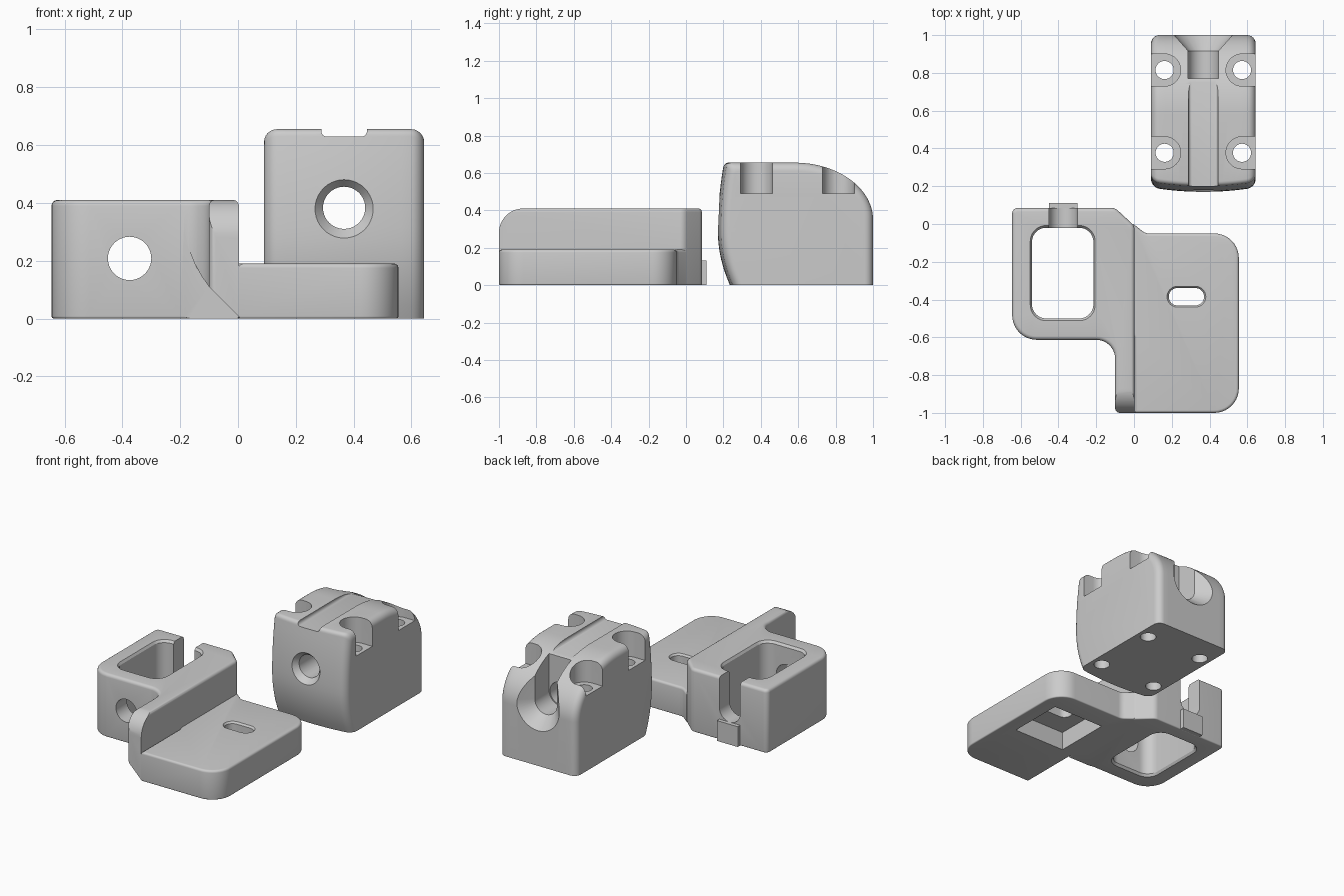
import bpy, bmesh
from math import sin, cos, pi, radians
from mathutils import Vector

if "Cube" in bpy.data.objects:
    bpy.data.objects.remove(bpy.data.objects["Cube"], do_unlink=True)

GREY = (0.6, 0.6, 0.6, 1)
mat = bpy.data.materials.new("plain_grey")
mat.use_nodes = True
mat.diffuse_color = GREY
mat.node_tree.nodes["Principled BSDF"].inputs["Base Color"].default_value = GREY

# maps outline coordinates (a, b) and depth c to space
PLACE = {"x": lambda a, b, c: (c, a, b),
         "y": lambda a, b, c: (a, c, b),
         "z": lambda a, b, c: (a, b, c)}


def make(name, bm):
    bmesh.ops.recalc_face_normals(bm, faces=bm.faces)
    me = bpy.data.meshes.new(name)
    bm.to_mesh(me)
    bm.free()
    me.materials.append(mat)
    ob = bpy.data.objects.new(name, me)
    bpy.context.collection.objects.link(ob)
    return ob


def rounded(corners, n=10):
    """Outline with an arc of radius r at each corner (a, b, r)."""
    out = []
    for i, (a, b, r) in enumerate(corners):
        p = Vector((a, b))
        if r == 0:
            out.append(tuple(p))
            continue
        u = (Vector(corners[i - 1][:2]) - p).normalized()
        v = (Vector(corners[(i + 1) % len(corners)][:2]) - p).normalized()
        half = u.angle(v) / 2
        reach = r * cos(half) / sin(half)
        centre = p + (u + v).normalized() * (r / sin(half))
        s, e = p + u * reach - centre, p + v * reach - centre
        turn = s.angle(e)
        for k in range(n + 1):
            t = k / n
            out.append(tuple(centre + (s * sin((1 - t) * turn) + e * sin(t * turn)) / sin(turn)))
    return out


def rect(a0, b0, a1, b1, r=0):
    return rounded([(a0, b0, r), (a1, b0, r), (a1, b1, r), (a0, b1, r)])


def circle(a, b, r, n=40):
    return [(a + r * cos(2 * pi * k / n), b + r * sin(2 * pi * k / n)) for k in range(n)]


def loft(axis, sections):
    """Closed solid through matching (outline, depth) sections."""
    bm = bmesh.new()
    rings = [[bm.verts.new(PLACE[axis](a, b, c)) for a, b in outline] for outline, c in sections]
    for lo, hi in zip(rings, rings[1:]):
        for i in range(len(lo)):
            bm.faces.new((lo[i - 1], lo[i], hi[i], hi[i - 1]))
    caps = [bm.faces.new(rings[0]), bm.faces.new(rings[-1])]
    bmesh.ops.recalc_face_normals(bm, faces=bm.faces)
    return bm, caps


def prism(name, outline, axis, c0, c1, low=0, high=0):
    """Extruded outline whose two end rims may be rounded."""
    bm, caps = loft(axis, [(outline, c0), (outline, c1)])
    for cap, size in zip(caps, (low, high)):
        if size:
            bmesh.ops.bevel(bm, geom=list(cap.edges), offset=size, segments=4,
                            profile=0.5, affect="EDGES", clamp_overlap=False)
    return make(name, bm)


def hull(name, axis, *sections):
    """Convex solid through sections of (outline, depth)."""
    bm = bmesh.new()
    for outline, c in sections:
        for a, b in outline:
            bm.verts.new(PLACE[axis](a, b, c))
    res = bmesh.ops.convex_hull(bm, input=bm.verts)
    spare = {v for v in res["geom_interior"] if isinstance(v, bmesh.types.BMVert)}
    bmesh.ops.delete(bm, geom=list(spare), context="VERTS")
    bmesh.ops.dissolve_limit(bm, angle_limit=0.001, verts=bm.verts, edges=bm.edges)
    return make(name, bm)


def combine(body, other, op="DIFFERENCE"):
    bpy.context.view_layer.objects.active = body
    for solver in ("EXACT", "MANIFOLD", "FLOAT"):
        backup = body.data.copy()
        mod = body.modifiers.new("combine", "BOOLEAN")
        mod.operation, mod.object, mod.solver = op, other, solver
        bpy.ops.object.modifier_apply(modifier=mod.name)
        if len(body.data.polygons) > 5:
            break
        body.data = backup
    bpy.data.objects.remove(other, do_unlink=True)


def finish(ob):
    bpy.ops.object.select_all(action="DESELECT")
    ob.select_set(True)
    bpy.context.view_layer.objects.active = ob
    bpy.ops.object.shade_smooth_by_angle(angle=radians(30))


# --- Bracket: tall box with wall, low plate, rear tongue ---
bracket = prism("bracket", rounded([
    (-.645, .085, .03), (-.645, -.613, .13), (-.1, -.613, .1), (-.1, -1, .025),
    (.003, -1, 0), (.003, -.01, .05), (-.1, .085, .05)]), "z", 0, .41, low=.008, high=.02)
# rounded front top corner of the wall
arc = [(-.87 - .13 * sin(t * pi / 24), .28 + .13 * cos(t * pi / 24)) for t in range(13)]
combine(bracket, prism("cut", arc + [(-1.05, .28), (-1.05, .45), (-.87, .45)], "x", -.3, .1))
# sloped underside of the wall
combine(bracket, prism("cut", [(.01, -.02), (.01, 0), (-.1, .11), (-.125, .145), (-.15, .19),
                               (-.17, .24), (-.185, .3), (-.3, .3), (-.3, -.02)],
                       "y", -1.1, -.614))
plate = prism("plate", rounded([
    (.003, -1, 0), (.555, -1, .13), (.555, -.05, .13), (.06, -.05, .06),
    (-.003, 0, 0), (-.05, -.05, 0), (-.05, -.5, 0), (.003, -.6, 0)]),
    "z", 0, .19, low=.008, high=.015)
combine(bracket, plate, "UNION")
combine(bracket, prism("tongue", rect(-.45, .001, -.3, .133), "y", -.009, .11), "UNION")

# window with chamfered rims
small, big = rect(-.54, -.5, -.215, -.02, .075), rect(-.55, -.513, -.205, -.007, .085)
combine(bracket, prism("cut", small, "z", -.1, .5))
combine(bracket, hull("cut", "z", (small, .395), (big, .411), (big, .43)))
combine(bracket, hull("cut", "z", (small, .015), (big, -.001), (big, -.02)))
# front hole and open rear notch
combine(bracket, prism("cut", circle(-.375, .208, .075), "y", -.7, -.4))
combine(bracket, hull("cut", "y", *[(circle(-.375, .208, .075) + circle(-.375, .6, .075), y)
                                    for y in (-.1, .2)]))


# plate slot, with its pocket underneath
def slot(r):
    return circle(.23, -.385, r) + circle(.325, -.385, r)


combine(bracket, hull("cut", "z", (slot(.046), .05), (slot(.046), .3)))
combine(bracket, hull("cut", "z", (slot(.046), .178), (slot(.056), .191), (slot(.056), .21)))
combine(bracket, prism("cut", rect(.09, -.57, .46, -.2), "z", -.05, .12))
finish(bracket)

# --- Clamp block: curved side profile with rounded flanks ---
CX, CZ = .367, .383


def front_y(z):
    return .17 + (.77 if z < .29 else .25) * (z - .29) ** 2


def profile(x, inset):
    """Side outline at x, drawn in by inset except at the base."""
    top, r = .655 - inset, .025
    shift = inset + .3 * (x - CX) ** 2
    pts = [(front_y(z) + shift, z) for z in [(top - r) * k / 14 for k in range(15)]]
    y0 = pts[-1][0]
    pts += [(y0 + r * (1 - cos(k * pi / 10)), top - r + r * sin(k * pi / 10)) for k in range(1, 6)]
    pts += [(.58 + (.42 - inset) * sin(k * pi / 48), .35 + (.305 - inset) * cos(k * pi / 48))
            for k in range(25)]
    return pts + [(1 - inset, 0)]


R, HALF = .045, .277
flank = [(HALF - R + R * sin(k * pi / 12), R * (1 - cos(k * pi / 12))) for k in range(7)]
inner = [((HALF - R) * k / 7, 0) for k in range(7)]
right_half = inner + flank
steps = [(-w, d) for w, d in reversed(right_half[1:])] + right_half
block = make("clamp_block", loft("x", [(profile(CX + w, d), CX + w) for w, d in steps])[0])

# bore with a countersunk front
combine(block, prism("cut", circle(CX, CZ, .073), "y", .1, 1.1))
combine(block, hull("cut", "y", (circle(CX, CZ, .066), .217), (circle(CX, CZ, .105), .17),
                    (circle(CX, CZ, .105), .1)))
# shallow top groove
combine(block, prism("cut", rect(CX - .079, .629, CX + .079, .74, .02), "y", .1, .79))


# open rear channel with a flared mouth
def channel(r):
    return circle(CX, CZ, r) + [(CX - r, .8), (CX + r, .8)]


combine(block, hull("cut", "y", (channel(.08), .77), (channel(.08), 1.1)))
combine(block, hull("cut", "y", (channel(.07), .905), (channel(.155), 1.001),
                    (channel(.155), 1.05)))
# four screw holes with side-open seats
for side in (-1, 1):
    for y in (.377, .815):
        x = CX + side * .205
        seat = circle(x, y, .085) + circle(x + side * .3, y, .085)
        combine(block, hull("cut", "z", (seat, .49), (seat, .8)))
        combine(block, prism("cut", circle(x, y, .048), "z", -.1, .6))
finish(block)
